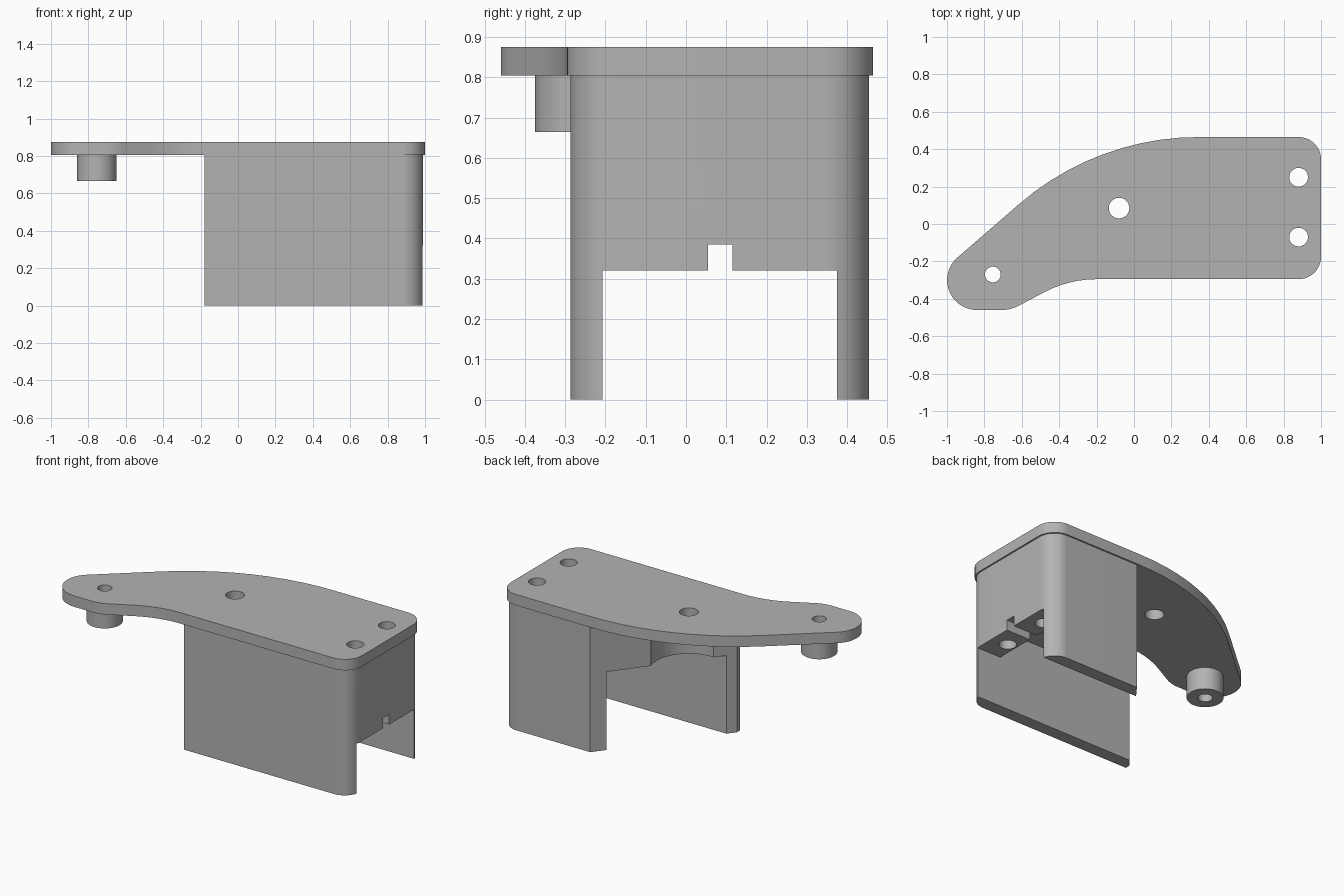
import bpy, bmesh
from math import pi, sin, cos, acos, tan, radians
from mathutils import Vector

if "Cube" in bpy.data.objects:
    bpy.data.objects.remove(bpy.data.objects["Cube"])

grey = bpy.data.materials.new("plain grey")
grey.use_nodes = True
grey.diffuse_color = (0.45, 0.45, 0.45, 1)
grey.node_tree.nodes["Principled BSDF"].inputs["Base Color"].default_value = grey.diffuse_color


def rounded(corners):
    """Outline from (x, y, radius) corners, with an arc at each rounded one."""
    points = []
    for i, (x, y, r) in enumerate(corners):
        p = Vector((x, y))
        if r == 0:
            points.append(p)
            continue
        a = (Vector(corners[i - 1][:2]) - p).normalized()
        b = (Vector(corners[(i + 1) % len(corners)][:2]) - p).normalized()
        half = acos(max(-1, min(1, a.dot(b)))) / 2
        centre = p + (a + b).normalized() * (r / sin(half))
        start = p + a * (r / tan(half)) - centre
        end = p + b * (r / tan(half)) - centre
        sweep = start.angle_signed(end)
        steps = max(6, int(abs(sweep) / radians(4)))
        # angle_signed is clockwise, so turn the start vector the other way
        for k in range(steps + 1):
            t = -sweep * k / steps
            points.append(centre + Vector((start.x * cos(t) - start.y * sin(t),
                                           start.x * sin(t) + start.y * cos(t))))
    return points


def circle(x, y, r, n=48):
    return [(x + r * cos(2 * pi * k / n), y + r * sin(2 * pi * k / n)) for k in range(n)]


def rect(x0, x1, y0, y1):
    return [(x0, y0), (x1, y0), (x1, y1), (x0, y1)]


def prism(name, outline, z0, z1):
    bm = bmesh.new()
    face = bm.faces.new([bm.verts.new((p[0], p[1], z0)) for p in outline])
    top = bmesh.ops.extrude_face_region(bm, geom=[face])["geom"]
    bmesh.ops.translate(bm, vec=(0, 0, z1 - z0),
                        verts=[v for v in top if isinstance(v, bmesh.types.BMVert)])
    bmesh.ops.recalc_face_normals(bm, faces=bm.faces)
    mesh = bpy.data.meshes.new(name)
    bm.to_mesh(mesh)
    bm.free()
    mesh.materials.append(grey)
    obj = bpy.data.objects.new(name, mesh)
    bpy.context.collection.objects.link(obj)
    return obj


def activate(obj):
    bpy.ops.object.select_all(action="DESELECT")
    obj.select_set(True)
    bpy.context.view_layer.objects.active = obj


def cut(obj, outline, z0, z1):
    cutter = prism("cutter", outline, z0, z1)
    cutter.hide_render = True
    activate(obj)
    mod = obj.modifiers.new("cut", "BOOLEAN")
    mod.operation, mod.solver, mod.object = "DIFFERENCE", "EXACT", cutter
    bpy.ops.object.modifier_apply(modifier=mod.name)
    bpy.data.objects.remove(cutter)


PLATE_Z, TOP_Z = 0.805, 0.875
screw_holes = [(0.88, 0.25, 0.05), (0.88, -0.07, 0.05)]
pivot = (-0.08, 0.085)
nose = (-0.755, -0.27)

# Top plate with the swept nose
plate = prism("top_plate", rounded([
    (1, 0.465, 0.12), (-0.201, 0.465, 1.47), (-1.268, -0.46, 0.16),
    (-0.66, -0.46, 0.2), (-0.348, -0.295, 0.6), (1, -0.295, 0.12)]), PLATE_Z, TOP_Z)
for hole in screw_holes + [(*pivot, 0.055), (*nose, 0.042)]:
    cut(plate, circle(*hole), 0.7, 1)

# Hollow boss under the nose
boss = prism("nose_boss", circle(*nose, 0.105), 0.665, PLATE_Z)
cut(boss, circle(*nose, 0.042), 0.6, 0.9)

# Housing: solid block with a slanted open end
body = prism("housing", rounded([
    (0.99, 0.455, 0.11), (0.36, 0.455, 0), (-0.18, -0.257, 0),
    (-0.18, -0.287, 0), (0.99, -0.287, 0.11)]), 0, PLATE_Z)
# Pocket between the side walls, lower doorway, and cable notch
cut(body, rect(-1, 0.82, -0.207, 0.375), -0.1, 0.5)
cut(body, rect(0.7, 1.2, -0.207, 0.375), -0.1, 0.32)
cut(body, rect(0.7, 1.2, 0.055, 0.115), 0.2, 0.385)
# Round clearance below the pivot hole, and screw holes
cut(body, circle(*pivot, 0.23, 72), 0.4, 0.9)
for hole in screw_holes:
    cut(body, circle(*hole), 0.1, 0.9)

for obj in (plate, boss, body):
    activate(obj)
    bpy.ops.object.shade_smooth_by_angle(angle=radians(25))
